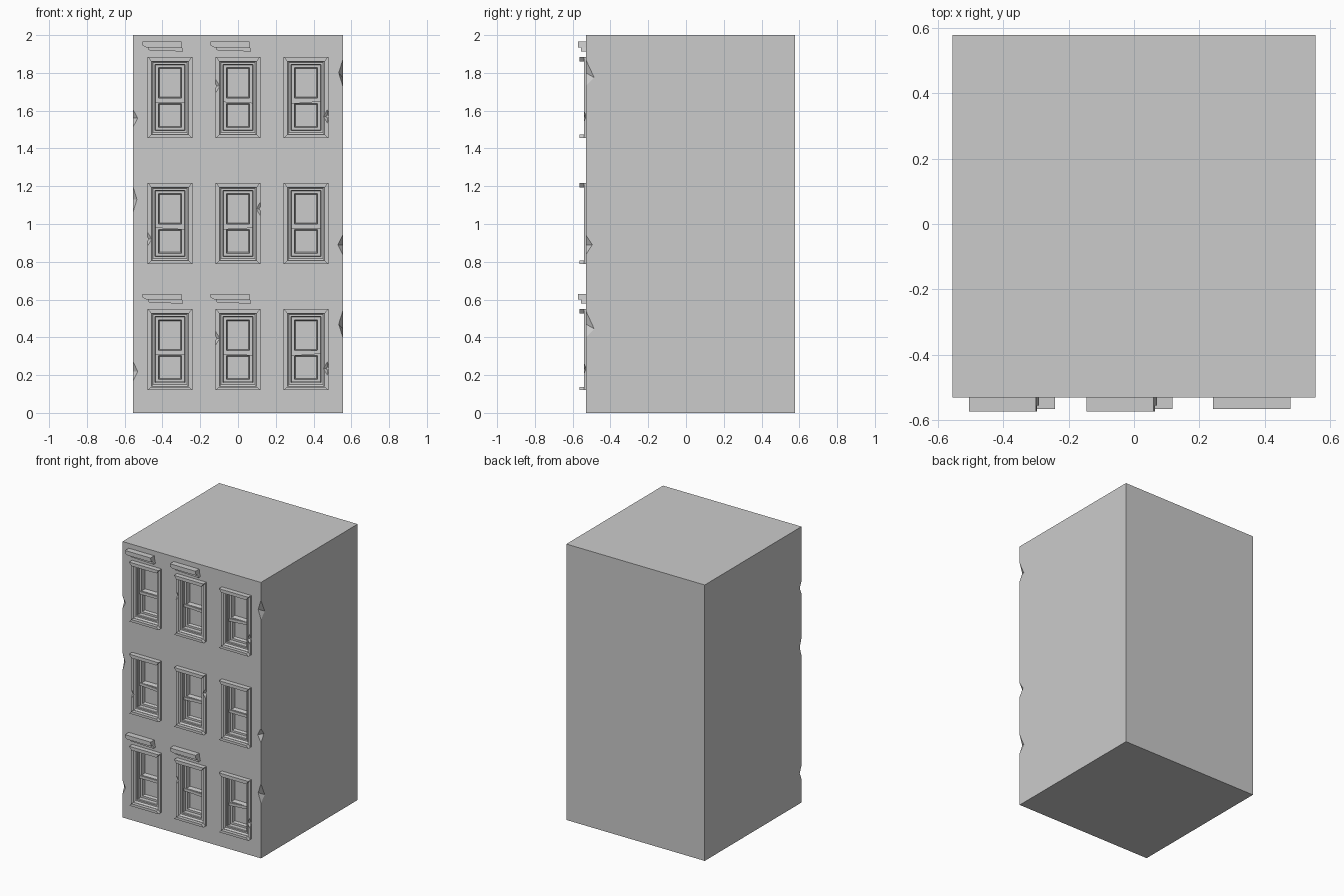
import bpy, bmesh

if "Cube" in bpy.data.objects:
    bpy.data.objects.remove(bpy.data.objects["Cube"])

FRONT, BACK, HALF = -0.53, 0.578, 0.555
COLS = (-0.36, 0.0, 0.36)
ROWS = (0.335, 1.003, 1.67)


def finish(bm, name):
    bmesh.ops.recalc_face_normals(bm, faces=bm.faces)
    me = bpy.data.meshes.new(name)
    bm.to_mesh(me)
    bm.free()
    ob = bpy.data.objects.new(name, me)
    bpy.context.collection.objects.link(ob)
    return ob


def prism(bm, poly, y0, y1):
    """Extrude an x-z outline from y0 to y1."""
    a = [bm.verts.new((x, y0, z)) for x, z in poly]
    b = [bm.verts.new((x, y1, z)) for x, z in poly]
    bm.faces.new(a)
    bm.faces.new(b[::-1])
    for i in range(len(a)):
        j = (i + 1) % len(a)
        bm.faces.new((a[i], b[i], b[j], a[j]))


def box(bm, x0, x1, y0, y1, z0, z1):
    prism(bm, [(x0, z0), (x1, z0), (x1, z1), (x0, z1)], y0, y1)


def ring(bm, cx, cz, profile):
    """Sweep a closed (half width, half height, y) profile around a rectangle."""
    loops = [[bm.verts.new((cx + sx * w, y, cz + sz * h))
              for sx, sz in ((-1, -1), (1, -1), (1, 1), (-1, 1))]
             for w, h, y in profile]
    for k, a in enumerate(loops):
        b = loops[(k + 1) % len(loops)]
        for i in range(4):
            j = (i + 1) % 4
            bm.faces.new((a[i], a[j], b[j], b[i]))


def diamond(bm, c, r, skew=0.0):
    """Octahedral chip; the y points are shifted by skew in z."""
    x, y, z = c
    rx, ry, rz = r
    top, low = bm.verts.new((x, y, z + rz)), bm.verts.new((x, y, z - rz))
    mid = [bm.verts.new(p) for p in ((x + rx, y, z), (x, y + ry, z + skew),
                                     (x - rx, y, z), (x, y - ry, z + skew))]
    for i in range(4):
        bm.faces.new((mid[i], mid[(i + 1) % 4], top))
        bm.faces.new((mid[(i + 1) % 4], mid[i], low))


def cut(target, cutter):
    mod = target.modifiers.new("cut", 'BOOLEAN')
    mod.operation, mod.solver, mod.object = 'DIFFERENCE', 'EXACT', cutter
    bpy.context.view_layer.objects.active = target
    bpy.ops.object.modifier_apply(modifier=mod.name)
    bpy.data.objects.remove(cutter)


# Building block with window openings
bm = bmesh.new()
box(bm, -HALF, HALF, FRONT, BACK, 0, 2)
body = finish(bm, "building_body")
bm = bmesh.new()
for cx in COLS:
    for cz in ROWS:
        box(bm, cx - 0.08, cx + 0.08, FRONT - 0.1, FRONT + 0.06, cz - 0.175, cz + 0.175)
cut(body, finish(bm, "opening_cutter"))

# Broken notches along the two front corners
bm = bmesh.new()
for side, z, rz, rx, ry, skew in ((-1, 1.56, 0.045, 0.024, 0.02, 0.0),
                                  (-1, 1.13, 0.065, 0.02, 0.02, 0.0),
                                  (-1, 0.22, 0.05, 0.024, 0.02, 0.0),
                                  (1, 1.80, 0.07, 0.022, 0.044, -0.025),
                                  (1, 0.89, 0.052, 0.026, 0.034, 0.0),
                                  (1, 0.47, 0.07, 0.022, 0.044, -0.025)):
    diamond(bm, (side * HALF, FRONT, z), (rx, ry, rz), skew)
cut(body, finish(bm, "notch_cutter"))

# Mitred window surrounds
bm = bmesh.new()
for cx in COLS:
    for cz in ROWS:
        ring(bm, cx, cz, ((0.118, 0.215, FRONT + 0.005), (0.118, 0.215, FRONT - 0.01),
                          (0.098, 0.195, FRONT - 0.01), (0.078, 0.173, FRONT + 0.012),
                          (0.078, 0.173, FRONT + 0.03), (0.085, 0.18, FRONT + 0.03)))
surrounds = finish(bm, "window_surrounds")
bm = bmesh.new()
for x, z in ((-0.118, 1.73), (0.473, 1.57), (-0.118, 0.395), (0.473, 0.235),
             (-0.478, 0.92), (0.118, 1.08)):
    diamond(bm, (x, FRONT - 0.01, z), (0.022, 0.014, 0.035))
cut(surrounds, finish(bm, "chip_cutter"))

# Projecting headers and sills
for name, s, t in (("window_headers", 1, 0.024), ("window_sills", -1, 0.018)):
    bm = bmesh.new()
    for cx in COLS:
        for cz in ROWS:
            out, inn = cz + s * 0.215, cz + s * (0.215 - t)
            prism(bm, [(cx - 0.118, out), (cx + 0.118, out),
                       (cx + 0.1, inn), (cx - 0.1, inn)], FRONT - 0.035, FRONT - 0.005)
    finish(bm, name)

# Sashes: upper sash in front of the lower one, with sagging meeting rails
sash = bmesh.new()
for i, cx in enumerate(COLS):
    for j, cz in enumerate(ROWS):
        mid = cz - 0.018
        tilt = (0.0, -0.003, 0.006)[i] if j != 1 else (-0.005, 0.004, 0.0)[i]
        for z0, z1, y in ((mid, cz + 0.172, FRONT + 0.03),
                          (cz - 0.172, mid, FRONT + 0.04)):
            c, h = (z0 + z1) / 2, (z1 - z0) / 2
            back = FRONT + 0.062
            ring(sash, cx, c, ((0.078, h, back), (0.078, h, y),
                               (0.062, h - 0.014, y), (0.056, h - 0.02, back)))
        prism(sash, [(cx - 0.077, mid - 0.01 - tilt), (cx + 0.077, mid - 0.01 + tilt),
                     (cx + 0.077, mid + 0.01 + tilt), (cx - 0.077, mid + 0.01 - tilt)],
              FRONT + 0.024, FRONT + 0.062)
finish(sash, "window_sashes")

# Broken cornice pieces over the left and middle windows
bm = bmesh.new()
for cx in COLS[:2]:
    for cz in (ROWS[0], ROWS[2]):
        prism(bm, [(cx - 0.145, cz + 0.295), (cx + 0.06, cz + 0.295),
                   (cx + 0.064, cz + 0.265), (cx - 0.125, cz + 0.265),
                   (cx - 0.145, cz + 0.275)], FRONT - 0.043, FRONT + 0.005)
        prism(bm, [(cx - 0.115, cz + 0.265), (cx + 0.064, cz + 0.265),
                   (cx + 0.07, cz + 0.243), (cx - 0.112, cz + 0.25)],
              FRONT - 0.025, FRONT + 0.005)
finish(bm, "cornice_pieces")
